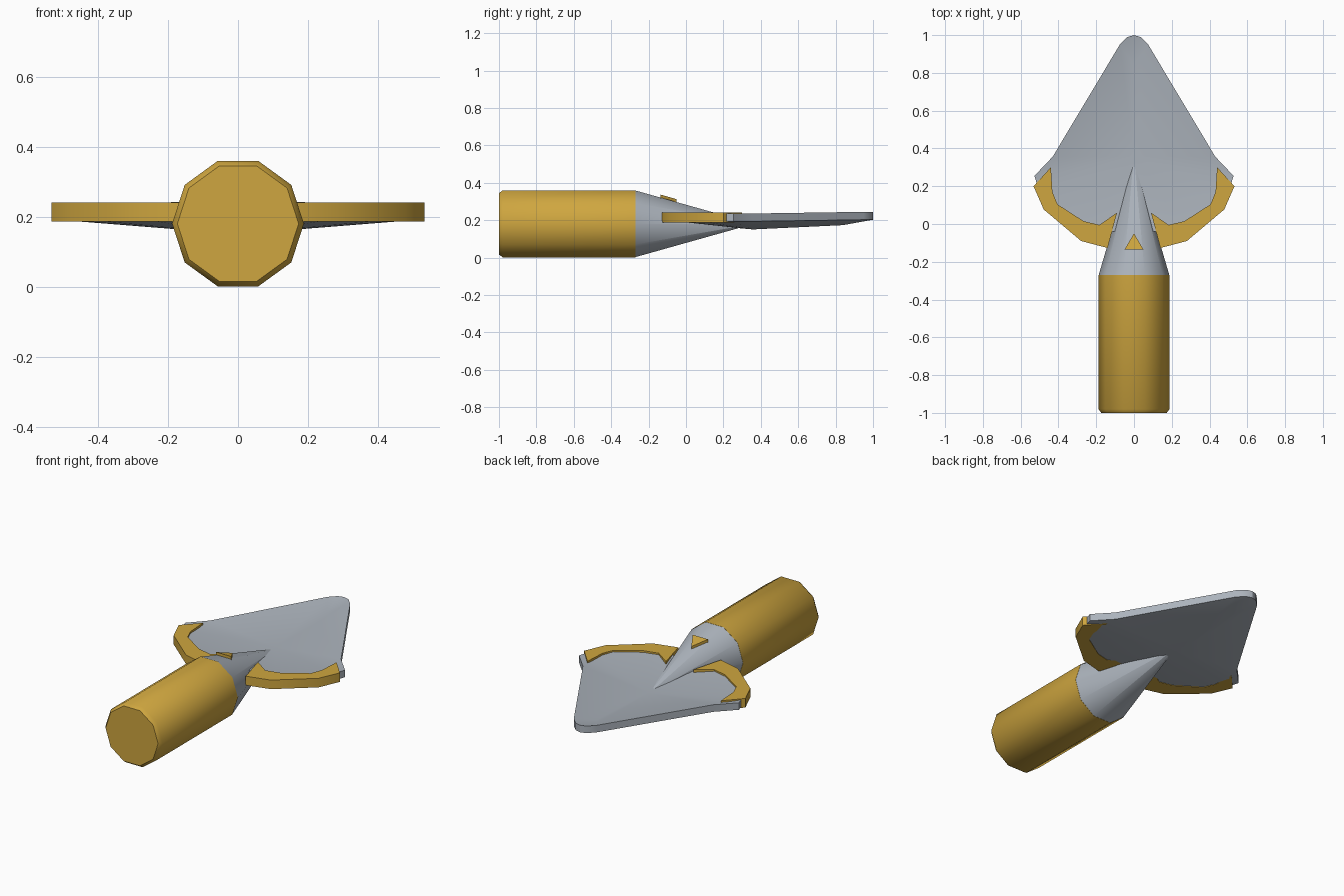
import bpy, bmesh, math

if "Cube" in bpy.data.objects:
    bpy.data.objects.remove(bpy.data.objects["Cube"])

def material(name, rgb):
    m = bpy.data.materials.new(name)
    m.diffuse_color = (*rgb, 1)
    m.use_nodes = True
    m.node_tree.nodes["Principled BSDF"].inputs["Base Color"].default_value = m.diffuse_color
    return m

gold = material("gold", (0.62, 0.38, 0.05))
steel = material("steel grey", (0.41, 0.45, 0.50))
AXIS_Z = 0.181

def make(name, verts, faces, mat, angle=40):
    """Mesh object with outward normals and angle-limited smoothing."""
    me = bpy.data.meshes.new(name)
    me.from_pydata(verts, [], faces)
    bm = bmesh.new()
    bm.from_mesh(me)
    bmesh.ops.remove_doubles(bm, verts=bm.verts, dist=1e-5)
    bmesh.ops.recalc_face_normals(bm, faces=bm.faces)
    bm.to_mesh(me)
    bm.free()
    me.materials.append(mat)
    ob = bpy.data.objects.new(name, me)
    bpy.context.collection.objects.link(ob)
    bpy.ops.object.select_all(action='DESELECT')
    ob.select_set(True)
    bpy.context.view_layer.objects.active = ob
    bpy.ops.object.shade_smooth_by_angle(angle=math.radians(angle))
    return ob

def lathe(name, rings, mat, sides=10):
    """Ten-sided body along y from (y, radius) rings, closed at both ends."""
    verts, faces = [], []
    for y, r in rings:
        for i in range(sides):
            a = 2 * math.pi * i / sides
            verts.append((r * math.cos(a), y, AXIS_Z + r * math.sin(a)))
    for k in range(len(rings) - 1):
        for i in range(sides):
            j = (i + 1) % sides
            faces.append((k*sides + i, k*sides + j, (k+1)*sides + j, (k+1)*sides + i))
    faces.append(tuple(range(sides)))
    faces.append(tuple(range((len(rings)-1)*sides, len(rings)*sides)))
    return make(name, verts, faces, mat)

def prism(name, outline, z0, z1, mat):
    """Extruded outline; z0 and z1 are functions of y."""
    n = len(outline)
    verts = [(x, y, z0(y)) for x, y in outline] + [(x, y, z1(y)) for x, y in outline]
    faces = [tuple(range(n)), tuple(range(n, 2*n))]
    faces += [(i, (i+1) % n, n + (i+1) % n, n + i) for i in range(n)]
    return make(name, verts, faces, mat)

# Handle with chamfered butt, and tapered socket
lathe("handle", [(-1.0, 0.173), (-0.98, 0.188), (-0.27, 0.188)], gold)
lathe("socket_cone", [(-0.27, 0.187), (0.36, 0.001)], steel)

# Dished blade: spine points on the centre line, rim points on the right side
spine = [(0, -0.04, 0.23), (0, 0.357, 0.193), (0, 0.84, 0.216)]
rim = [(0, 1.0, 0.245), (0.035, 0.99, 0.245), (0.075, 0.95, 0.245), (0.43, 0.357, 0.236),
       (0.527, 0.255, 0.235), (0.505, 0.18, 0.235), (0.44, 0.09, 0.235),
       (0.27, -0.03, 0.235), (0.12, -0.04, 0.235)]
top = spine + rim
tris = [(2, 3, 4), (2, 4, 5), (1, 2, 5), (1, 5, 6)]
tris += [(1, i, i + 1) for i in range(6, 11)] + [(1, 11, 0)]
border = list(range(3, 12)) + [0]
verts, faces = [], []
for side in (1, -1):
    b = len(verts)
    n = len(top)
    verts += [(side*x, y, z) for x, y, z in top]
    verts += [(side*x, y, z - 0.042) for x, y, z in top]
    for t in tris:
        faces.append(tuple(b + i for i in t))
        faces.append(tuple(b + n + i for i in t))
    for p, q in zip(border, border[1:]):
        faces.append((b + p, b + q, b + n + q, b + n + p))
make("blade", verts, faces, steel, 30)

# Curved guards hugging the back of the blade
guard = [(0.44, 0.30), (0.532, 0.20), (0.478, 0.077), (0.28, -0.09), (0.14, -0.127),
         (0.09, 0.06), (0.183, -0.005), (0.267, 0.015), (0.405, 0.104), (0.432, 0.17)]
for label, s in (("right", 1), ("left", -1)):
    prism("guard_" + label, [(s*x, y) for x, y in guard],
          lambda y: 0.187, lambda y: 0.241, gold)

# Small triangular inlay on top of the socket
slope = lambda y: 0.337 - 0.284 * (y + 0.135)
prism("triangle_inlay", [(-0.05, -0.135), (0.05, -0.135), (0, -0.05)],
      lambda y: slope(y) - 0.03, slope, gold)
